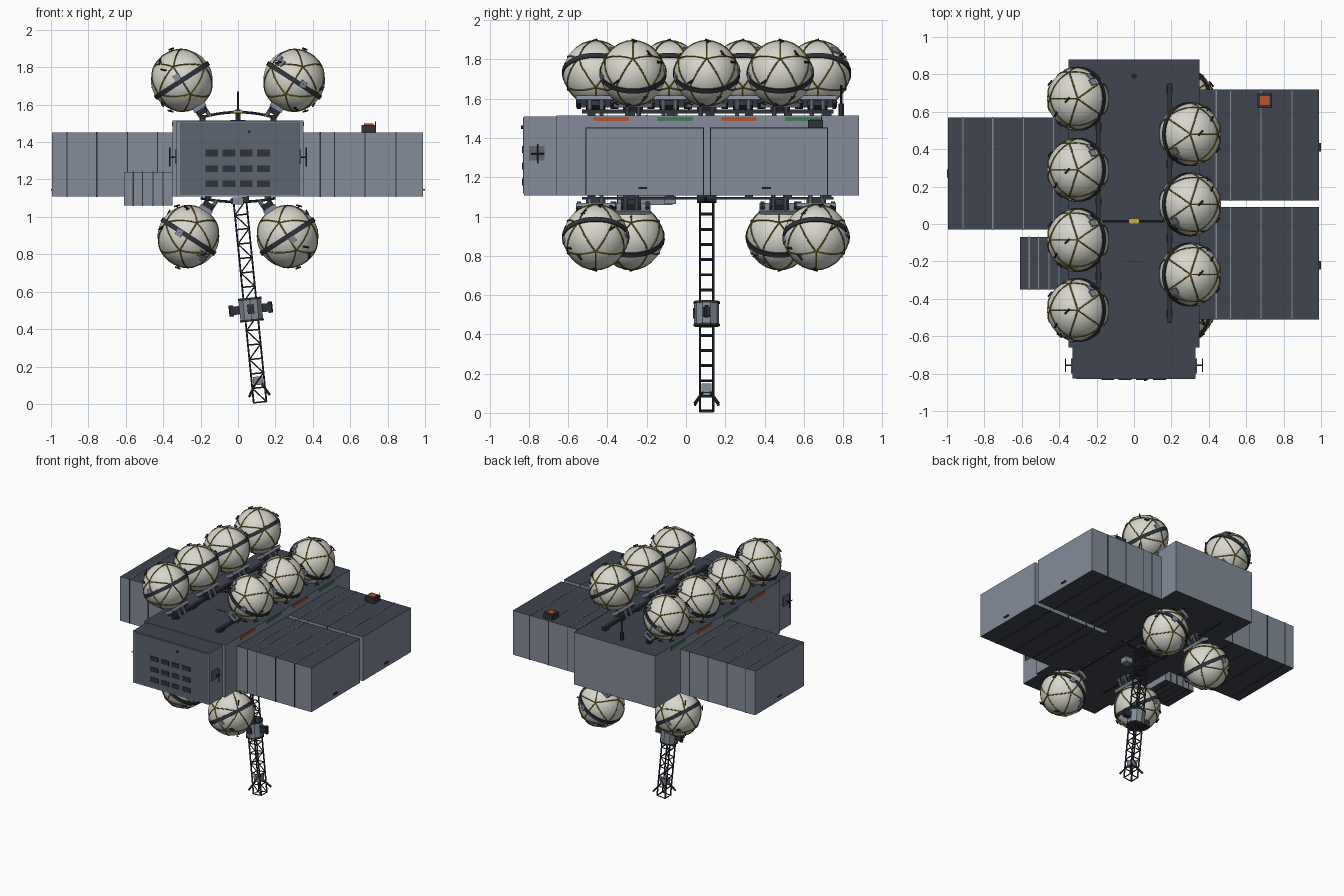
import bpy, bmesh, math, random
from mathutils import Vector, Matrix

if "Cube" in bpy.data.objects:
    bpy.data.objects.remove(bpy.data.objects["Cube"], do_unlink=True)
random.seed(4)


def material(name, r, g, b):
    m = bpy.data.materials.new(name)
    m.use_nodes = True
    m.diffuse_color = (r, g, b, 1)
    bsdf = next(n for n in m.node_tree.nodes if n.type == 'BSDF_PRINCIPLED')
    bsdf.inputs["Base Color"].default_value = (r, g, b, 1)
    bsdf.inputs["Roughness"].default_value = 0.7
    return m


HULL = material("hull_grey", .23, .265, .32)
DECK = material("deck_slate", .05, .06, .08)
PANEL = material("panel_grey", .11, .13, .165)
DARK = material("dark_metal", .028, .032, .042)
WHITE = material("tank_white", .68, .68, .62)
OLIVE = material("rope_olive", .2, .14, .015)
ORANGE = material("marker_orange", .5, .085, .03)
GREEN = material("marker_green", .045, .2, .1)
YELLOW = material("marker_yellow", .6, .45, .05)


def box(bm, c, s, mat=0, frame=Matrix()):
    m = frame @ Matrix.Translation(c) @ Matrix.Diagonal((*s, 1))
    for v in bmesh.ops.create_cube(bm, size=1, matrix=m)["verts"]:
        for f in v.link_faces:
            f.material_index = mat


def span(bm, lo, hi, mat=0):
    lo, hi = Vector(lo), Vector(hi)
    box(bm, (lo + hi) / 2, hi - lo, mat)


def rod(bm, a, b, r, mat=0, n=6):
    a, b = Vector(a), Vector(b)
    d = b - a
    m = Matrix.Translation((a + b) / 2) @ d.to_track_quat('Z', 'Y').to_matrix().to_4x4()
    made = bmesh.ops.create_cone(bm, cap_ends=True, segments=n, radius1=r, radius2=r,
                                 depth=d.length, matrix=m)
    for v in made["verts"]:
        for f in v.link_faces:
            f.material_index = mat


def mesh_of(name, bm, *mats):
    me = bpy.data.meshes.new(name)
    bm.normal_update()
    bm.to_mesh(me)
    bm.free()
    for m in mats:
        me.materials.append(m)
    return me


def place(name, me, matrix=Matrix()):
    ob = bpy.data.objects.new(name, me)
    ob.matrix_world = matrix
    bpy.context.collection.objects.link(ob)
    return ob


def by_height(bm, side, flat, up_only=False):
    bm.normal_update()
    for f in bm.faces:
        z = f.normal.z if up_only else abs(f.normal.z)
        f.material_index = flat if z > .5 else side


# Hull, nose and side modules: grey sides, slate top and bottom
BASE, TOP, SIDE_TOP = 1.108, 1.515, 1.452
blocks = {
    "main_hull": ((-.35, -.66, BASE), (.35, .88, TOP), ()),
    "nose": ((-.33, -.825, BASE), (.33, -.66, TOP - .005), ()),
    "left_front_module": ((.35, -.51, BASE), (.99, .09, SIDE_TOP), (.44, .515, .68, .845)),
    "left_back_module": ((.35, .125, BASE), (.99, .72, SIDE_TOP), (.44, .515, .68, .845)),
    "right_module": ((-.995, -.03, BASE), (-.35, .57, SIDE_TOP), (-.915, -.755, -.59, -.43)),
    "right_small_module": ((-.61, -.35, 1.06), (-.35, -.07, 1.24), (-.56, -.51, -.455, -.4)),
}
for name, (lo, hi, ribs) in blocks.items():
    bm = bmesh.new()
    span(bm, lo, hi)
    by_height(bm, 0, 1)
    place(name, mesh_of(name, bm, HULL, DECK))
    if ribs:
        bm = bmesh.new()
        e = .002
        for x in ribs:
            span(bm, (x - .003, lo[1] - e, lo[2] - e), (x + .003, hi[1] + e, hi[2] + e))
        by_height(bm, 0, 1, True)
        place(name + "_seams", mesh_of(name + "_seams", bm, DARK, HULL))

# Nose face with a grid of vents
bm = bmesh.new()
span(bm, (-.31, -.83, BASE + .01), (.325, -.824, TOP - .01))
place("nose_panel", mesh_of("nose_panel", bm, PANEL))
bm = bmesh.new()
for i in range(4):
    for z in (1.177, 1.257, 1.342):
        box(bm, (-.14 + i * .092, -.83, z), (.068, .008, .036))
for s in (-1, 1):
    rod(bm, (s * .365, -.755, 1.27), (s * .365, -.755, 1.37), .004)
    rod(bm, (s * .32, -.755, 1.32), (s * .365, -.755, 1.32), .004)
    rod(bm, (s * .365, -.79, 1.32), (s * .365, -.72, 1.32), .003)
rod(bm, (.06, -.84, 1.455), (.06, -.82, 1.455), .008)
place("nose_vents_and_handles", mesh_of("nose_vents_and_handles", bm, DARK))

bm = bmesh.new()
for s in (-1, 1):
    span(bm, (s * .333 - .004, -.8, 1.285), (s * .333 + .004, -.72, 1.36))
place("nose_side_hatches", mesh_of("nose_side_hatches", bm, PANEL))

# Coloured marker stripes along the top edge of the hull
bm = bmesh.new()
for s in (-1, 1):
    for i in range(4):
        y = -.38 + i * .325
        box(bm, (s * .35, y, 1.497), (.008, .18, .022), i % 2)
place("hull_stripes", mesh_of("hull_stripes", bm, ORANGE, GREEN))

# Beacon box on the left back module, latches on the module ends
bm = bmesh.new()
box(bm, (.7, .66, 1.472), (.078, .078, .04))
box(bm, (.7, .66, 1.494), (.05, .05, .008), 1)
rod(bm, (.735, .69, 1.45), (.735, .69, 1.51), .003)
for y in (-.22, .41):
    box(bm, (.99, y, 1.145), (.02, .045, .01))
box(bm, (-.99, .27, 1.145), (.02, .045, .01))
place("beacon_and_latches", mesh_of("beacon_and_latches", bm, DARK, ORANGE))

# Rails, cross arches and mast on the deck and under the hull
bm = bmesh.new()
for s in (-1, 1):
    span(bm, (s * .19 - .012, -.53, 1.525), (s * .19 + .012, .75, 1.545))
    span(bm, (s * .165 - .01, -.53, 1.088), (s * .165 + .01, .75, 1.1))
    for i in range(7):
        y = -.48 + i * .2
        box(bm, (s * .19, y, 1.52), (.03, .04, .02))
        box(bm, (s * .165, y, 1.1), (.025, .04, .02))
for z, rise, y in ((1.53, .03, .015), (1.1, -.02, .1)):
    pts = [Vector((.2 * t / 5, y, z + rise * (1 - (t / 5) ** 2))) for t in range(-5, 6)]
    for a, b in zip(pts, pts[1:]):
        rod(bm, a, b, .007)
rod(bm, (0, .79, TOP), (0, .79, 1.67), .006)
rod(bm, (0, .79, TOP), (0, .79, 1.575), .014)
box(bm, (0, -.2, TOP), (.08, .006, .006))
box(bm, (0, -.08, 1.085), (.06, .06, .04), 1)
box(bm, (0, .015, 1.562), (.055, .03, .012), 2)
place("rails_and_mast", mesh_of("rails_and_mast", bm, DARK, HULL, YELLOW))

# Tank: white ball, rope net on icosahedron edges, dark belt, small fittings
R, TILT = .165, math.radians(33)
bm = bmesh.new()
bmesh.ops.create_icosphere(bm, subdivisions=4, radius=R)
for f in bm.faces:
    f.smooth = True
net = bmesh.new()
bmesh.ops.create_icosphere(net, subdivisions=1, radius=1,
                           matrix=Matrix.Rotation(-TILT, 4, 'Y'))
for e in net.edges:
    a, b = (v.co for v in e.verts)
    pts = [a.lerp(b, t / 5).normalized() * (R + .001) for t in range(6)]
    for p, q in zip(pts, pts[1:]):
        rod(bm, p, q, .0042, 1, 5)
net.free()
bmesh.ops.create_cone(bm, cap_ends=True, segments=40, radius1=R + .006, radius2=R + .006, depth=.026)
for f in bm.faces:
    c = f.calc_center_median()
    if not f.smooth and f.material_index == 0:
        f.material_index = 2
for i in range(12):
    d = Vector((random.gauss(0, 1), random.gauss(0, 1), random.gauss(.4, .7))).normalized()
    frame = d.to_track_quat('Z', 'Y').to_matrix().to_4x4()
    if i % 3 == 0:
        box(bm, (0, 0, R), (.035, .035, .012), 3, frame)
    else:
        side = d.orthogonal().normalized() * .018
        rod(bm, d * (R + .012) - side, d * (R + .012) + side, .005, 2)
        rod(bm, d * R, d * (R + .012), .004, 2)
tank = mesh_of("tank", bm, WHITE, OLIVE, DARK, HULL)

# Cradle below each tank
bm = bmesh.new()
box(bm, (0, 0, -.172), (.075, .2, .022), 1)
box(bm, (0, 0, -.196), (.055, .1, .035))
for s in (-1, 1):
    rod(bm, (s * .022, .03, -.18), (s * .022, .03, -.245), .011, 1, 10)
    rod(bm, (s * .022, -.03, -.18), (s * .022, -.03, -.245), .011, 1, 10)
    box(bm, (0, s * .085, -.18), (.05, .02, .04))
cradle = mesh_of("tank_cradle", bm, DARK, HULL)

rows = [("upper_right", -1, False, (-.46, -.085, .29, .67)),
        ("upper_left", 1, False, (-.27, .105, .48)),
        ("lower_right", -1, True, (-.28, .475)),
        ("lower_left", 1, True, (-.46, .663))]
for name, s, low, ys in rows:
    turn = Matrix.Rotation(math.pi if s < 0 else 0, 4, 'Z')
    flip = Matrix.Rotation(math.pi if low else 0, 4, 'X')
    for i, y in enumerate(ys):
        at = Matrix.Translation((s * (.265 if low else .3), y, .895 if low else 1.73))
        m = at @ turn @ flip @ Matrix.Rotation(TILT, 4, 'Y')
        place(f"{name}_tank_{i + 1}", tank, m)
        place(f"{name}_cradle_{i + 1}", cradle, m)

# Lattice boom, leaning, with a mid module and splayed foot
W, BAYS, STEP = .034, 14, .0775
boom = Matrix.Translation((.118, .105, .0095)) @ Matrix.Rotation(-math.atan(.1), 4, 'Y')
bm = bmesh.new()
corners = [(-W, -W), (W, -W), (W, W), (-W, W)]
for x, y in corners:
    rod(bm, (x, y, 0), (x, y, BAYS * STEP), .0055)
for k in range(BAYS + 1):
    z = k * STEP
    for i, (a, b) in enumerate(zip(corners, corners[1:] + corners[:1])):
        rod(bm, (*a, z), (*b, z), .004)
        if k < BAYS and i % 2 == 0:
            p, q = (a, b) if (k + i // 2) % 2 else (b, a)
            rod(bm, (*p, z), (*q, z + STEP), .0035)
for x, y in corners:
    rod(bm, (x * .5, y * .5, .1), (x * 1.6, y * 1.8, .035), .007)
for s in (-1, 1):
    box(bm, (s * .08, 0, .5), (.06, .035, .045))
    rod(bm, (s * .105, 0, .47), (s * .105, 0, .53), .012, 0, 8)
place("boom_lattice", mesh_of("boom_lattice", bm, DARK), boom)

bm = bmesh.new()
rod(bm, (0, 0, .44), (0, 0, .555), .064, 0, 10)
for z in (.44, .555):
    rod(bm, (0, 0, z - .006), (0, 0, z + .006), .067, 1, 10)
box(bm, (0, -.064, .5), (.035, .012, .05), 1)
box(bm, (0, 0, .115), (.052, .052, .045))
box(bm, (0, 0, BAYS * STEP), (.1, .1, .03), 1)
place("boom_module", mesh_of("boom_module", bm, HULL, DARK), boom)
